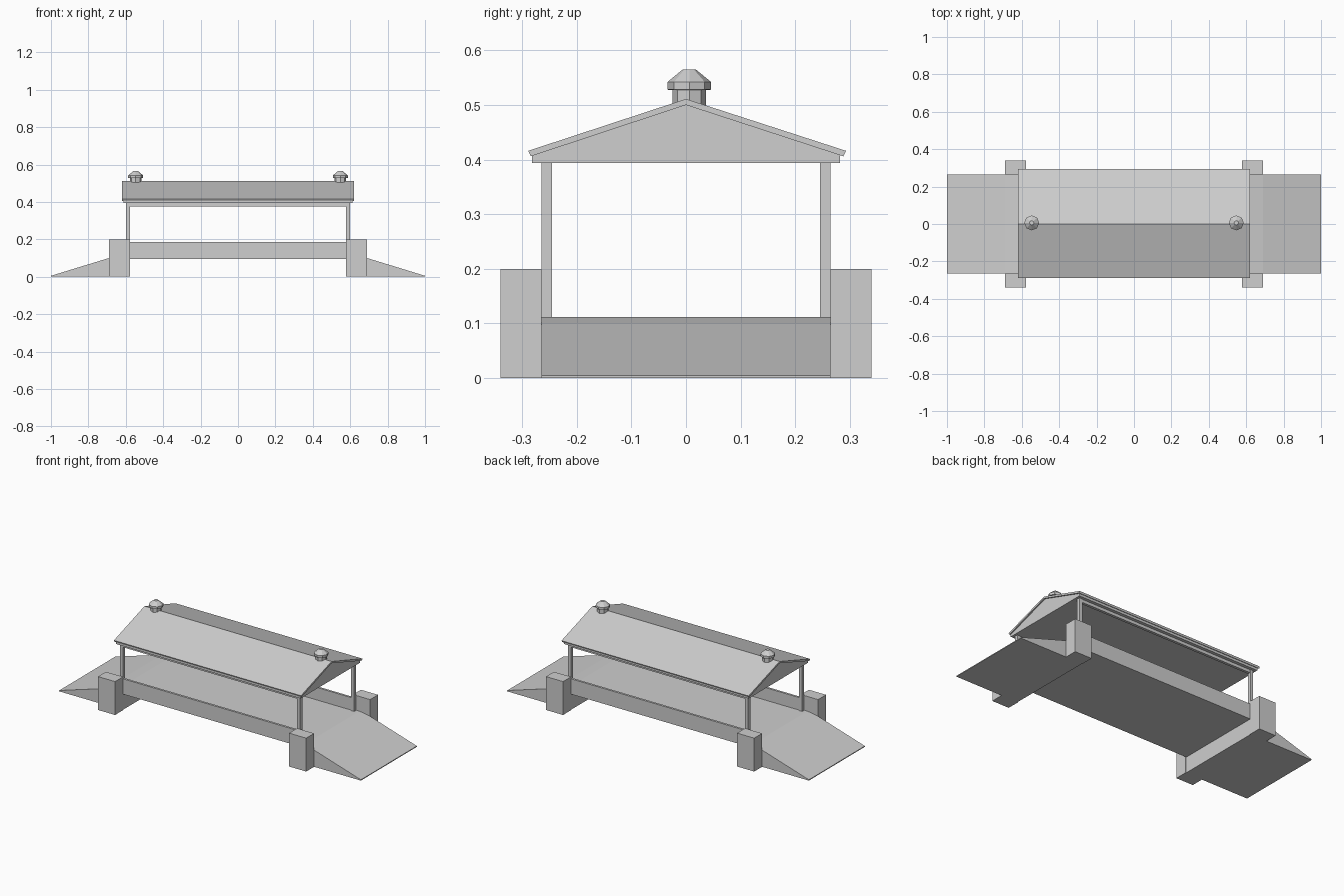
import bpy
import bmesh
from mathutils import Matrix

cube = bpy.data.objects.get("Cube")
if cube:
    bpy.data.objects.remove(cube, do_unlink=True)

# Single pale grey material
GREY = (0.62, 0.62, 0.62, 1)
grey = bpy.data.materials.new("pale_grey")
grey.use_nodes = True
grey.diffuse_color = GREY
grey.node_tree.nodes["Principled BSDF"].inputs["Base Color"].default_value = GREY


def finish(name, bm):
    bmesh.ops.recalc_face_normals(bm, faces=bm.faces)
    mesh = bpy.data.meshes.new(name)
    bm.to_mesh(mesh)
    bm.free()
    mesh.materials.append(grey)
    obj = bpy.data.objects.new(name, mesh)
    bpy.context.scene.collection.objects.link(obj)
    return obj


def box(name, x, y, z):
    """Box from (min, max) ranges."""
    bm = bmesh.new()
    size = Matrix.Diagonal((x[1] - x[0], y[1] - y[0], z[1] - z[0], 1))
    centre = Matrix.Translation((sum(x) / 2, sum(y) / 2, sum(z) / 2))
    bmesh.ops.create_cube(bm, size=1, matrix=centre @ size)
    return finish(name, bm)


def prism(name, points, offset):
    """Extrude a closed outline of 3D points by an offset."""
    bm = bmesh.new()
    face = bm.faces.new([bm.verts.new(p) for p in points])
    made = bmesh.ops.extrude_face_region(bm, geom=[face], use_keep_orig=True)
    moved = [v for v in made["geom"] if isinstance(v, bmesh.types.BMVert)]
    bmesh.ops.translate(bm, vec=offset, verts=moved)
    return finish(name, bm)


def lathe(name, x, y, profile, sides=8):
    """Faceted turned shape from (radius, height) pairs."""
    bm = bmesh.new()
    for (r1, z1), (r2, z2) in zip(profile, profile[1:]):
        place = Matrix.Translation((x, y, (z1 + z2) / 2))
        bmesh.ops.create_cone(bm, segments=sides, radius1=r1, radius2=r2,
                              depth=z2 - z1, cap_ends=True, matrix=place)
    return finish(name, bm)


def mirror(obj, x=False, y=False):
    mod = obj.modifiers.new("mirror", "MIRROR")
    mod.use_axis = (x, y, False)
    mod.use_mirror_merge = False


# Deck and low side walls
box("deck", (-0.6, 0.6), (-0.26, 0.26), (0.095, 0.112))
walls = box("side_walls", (-0.59, 0.59), (0.25, 0.263), (0.095, 0.187))
mirror(walls, y=True)

# Solid ramps at both ends
outline = [(0.58, 0), (1, 0), (1, 0.005), (0.87, 0.045), (0.69, 0.1), (0.62, 0.112), (0.58, 0.112)]
ramps = prism("ramps", [(x, -0.265, z) for x, z in outline], (0, 0.53, 0))
mirror(ramps, x=True)

# Corner piers
piers = box("piers", (0.577, 0.69), (0.265, 0.34), (0, 0.2))
mirror(piers, x=True, y=True)

# Roof posts and eave beams
posts = box("posts", (0.578, 0.598), (0.245, 0.265), (0.1, 0.396))
mirror(posts, x=True, y=True)
beams = box("eave_beams", (-0.59, 0.59), (0.247, 0.263), (0.376, 0.396))
mirror(beams, y=True)

# Closed gable body under the roof
gable = [(-0.282, 0.394), (0.282, 0.394), (0.282, 0.41), (0, 0.502), (-0.282, 0.41)]
prism("gable_body", [(-0.612, y, z) for y, z in gable], (1.224, 0, 0))

# Thin pitched roof covering
roof = [(-0.284, 0.406), (0, 0.5), (0.288, 0.406), (0.293, 0.416), (0, 0.511), (-0.289, 0.416)]
prism("roof", [(-0.62, y, z) for y, z in roof], (1.24, 0, 0))

# Ridge vents
vent = [(0.031, 0.49), (0.031, 0.527), (0.04, 0.528), (0.04, 0.542), (0.012, 0.565)]
for side, x in (("right", -0.547), ("left", 0.547)):
    lathe(side + "_ridge_vent", x, 0.006, vent)
